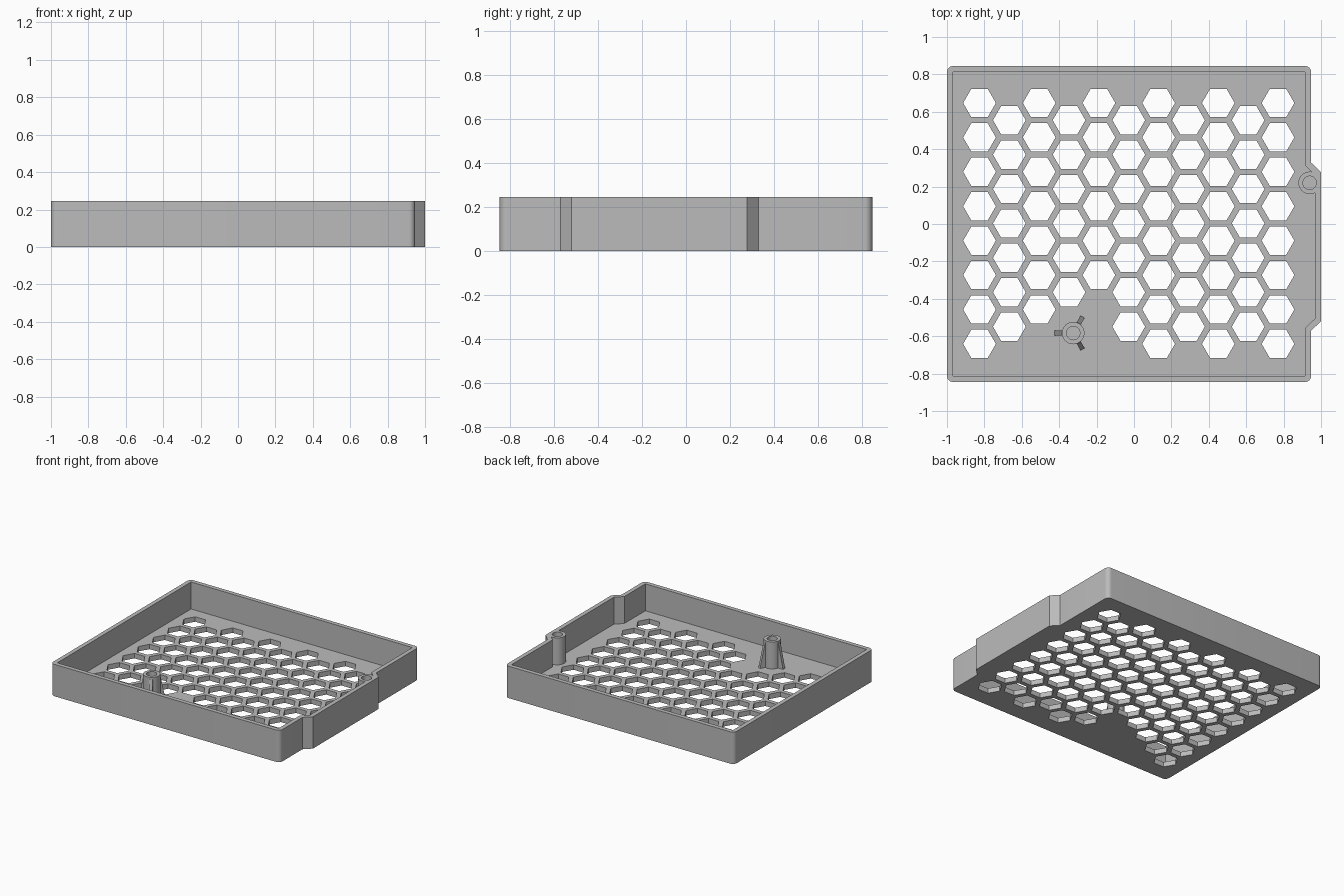
import bpy, bmesh, math
from mathutils import Matrix, Vector

if "Cube" in bpy.data.objects:
    bpy.data.objects.remove(bpy.data.objects["Cube"])

HEIGHT, FLOOR, WALL = 0.245, 0.038, 0.033
BACK, LEFT, RIGHT, TAB = 0.845, -1.0, 0.947, 1.0
POST_R, HOLE_R = 0.06, 0.036
EDGE_POST, STANDOFF = (0.939, 0.22), (-0.325, -0.583)

grey = bpy.data.materials.new("plain grey")
grey.use_nodes = True
grey.diffuse_color = (0.5, 0.5, 0.5, 1)
grey.node_tree.nodes["Principled BSDF"].inputs["Base Color"].default_value = (0.5, 0.5, 0.5, 1)


def ring(center, radius, sides, start=0.0, sweep=math.tau):
    """Points round a circle or along an arc."""
    count = sides if sweep == math.tau else sides + 1
    return [(center[0] + radius * math.cos(start + sweep * i / sides),
             center[1] + radius * math.sin(start + sweep * i / sides)) for i in range(count)]


def add_prism(bm, outline, z0, z1):
    """Extrude a flat outline between two heights."""
    face = bm.faces.new([bm.verts.new((x, y, z0)) for x, y in outline])
    top = bmesh.ops.extrude_face_region(bm, geom=[face])["geom"]
    verts = [v for v in top if isinstance(v, bmesh.types.BMVert)]
    bmesh.ops.translate(bm, verts=verts, vec=(0, 0, z1 - z0))


def finish(name, bm):
    bmesh.ops.recalc_face_normals(bm, faces=bm.faces)
    mesh = bpy.data.meshes.new(name)
    bm.to_mesh(mesh)
    bm.free()
    mesh.materials.append(grey)
    obj = bpy.data.objects.new(name, mesh)
    bpy.context.collection.objects.link(obj)
    return obj


def prisms(name, outlines, z0, z1):
    bm = bmesh.new()
    for outline in outlines:
        add_prism(bm, outline, z0, z1)
    return finish(name, bm)


def combine(target, steps):
    """Apply boolean steps in order, then discard the helpers."""
    for operation, helper in steps:
        mod = target.modifiers.new(helper.name, 'BOOLEAN')
        mod.operation, mod.object, mod.solver = operation, helper, 'EXACT'
        helper.hide_render = True
    graph = bpy.context.evaluated_depsgraph_get()
    mesh = bpy.data.meshes.new_from_object(target.evaluated_get(graph))
    target.modifiers.clear()
    target.data = mesh
    mesh.materials.clear()
    mesh.materials.append(grey)
    for _, helper in steps:
        bpy.data.objects.remove(helper)


def smooth(obj):
    bpy.ops.object.select_all(action='DESELECT')
    obj.select_set(True)
    bpy.context.view_layer.objects.active = obj
    bpy.ops.object.shade_smooth_by_angle(angle=math.radians(30))


# Outer outline: rounded corners and a shallow tab on the right
r = 0.033
quarter = math.pi / 2
outer = []
for cx, cy, turn in ((RIGHT - r, r - BACK, 3), (RIGHT - r, BACK - r, 0),
                     (LEFT + r, BACK - r, 1), (LEFT + r, r - BACK, 2)):
    outer += ring((cx, cy), r, 8, turn * quarter, quarter)
    if turn == 3:
        outer += [(RIGHT, -0.57), (TAB, -0.52), (TAB, 0.277), (RIGHT, 0.328)]

# Cavity outline follows the wall, with square corners
slant = WALL * math.tan(math.pi / 8)
ix, iy, tx = RIGHT - WALL, BACK - WALL, TAB - WALL
inner = [(LEFT + WALL, -iy), (ix, -iy), (ix, -0.57 + slant), (tx, -0.52 + slant),
         (tx, 0.277 - slant), (ix, 0.328 - slant), (ix, iy), (LEFT + WALL, iy)]

# Honeycomb vents, left out around the standoff
vents = []
row_step = 0.184
for col in range(11):
    odd = col % 2
    for row in range(8 - odd):
        c = (-0.826 + col * 0.1596, 0.647 - (row + odd / 2) * row_step)
        if (Vector(c) - Vector(STANDOFF)).length > 0.205:
            vents.append(ring(c, 0.0875, 6))

# Tray with the post that merges into the tab wall
tray = prisms("tray", [outer], 0, HEIGHT)
combine(tray, [
    ('DIFFERENCE', prisms("cavity", [inner], FLOOR, HEIGHT + 0.1)),
    ('UNION', prisms("edge_post", [ring(EDGE_POST, POST_R, 32)], FLOOR / 2, HEIGHT)),
    ('DIFFERENCE', prisms("vents", vents, -0.1, 0.1)),
    ('DIFFERENCE', prisms("post_hole", [ring(EDGE_POST, HOLE_R, 32)], FLOOR, HEIGHT + 0.1)),
])
smooth(tray)

# Free-standing screw standoff
standoff = prisms("standoff", [ring(STANDOFF, POST_R, 32)], FLOOR, HEIGHT)
combine(standoff, [
    ('DIFFERENCE', prisms("standoff_hole", [ring(STANDOFF, HOLE_R, 32)], FLOOR + 0.01, HEIGHT + 0.1)),
])
smooth(standoff)

# Three tapered ribs bracing the standoff
bm = bmesh.new()
half = 0.0125
for i in range(3):
    spin = Matrix.Translation((*STANDOFF, 0)) @ Matrix.Rotation(math.pi / 3 + i * math.tau / 3, 4, 'Z')
    profile = [(0.05, FLOOR), (0.1, FLOOR), (0.06, HEIGHT - 0.015), (0.05, HEIGHT - 0.015)]
    face = bm.faces.new([bm.verts.new(spin @ Vector((x, -half, z))) for x, z in profile])
    geom = bmesh.ops.extrude_face_region(bm, geom=[face])["geom"]
    moved = [v for v in geom if isinstance(v, bmesh.types.BMVert)]
    bmesh.ops.translate(bm, verts=moved, vec=spin.to_3x3() @ Vector((0, 2 * half, 0)))
finish("standoff_ribs", bm)
